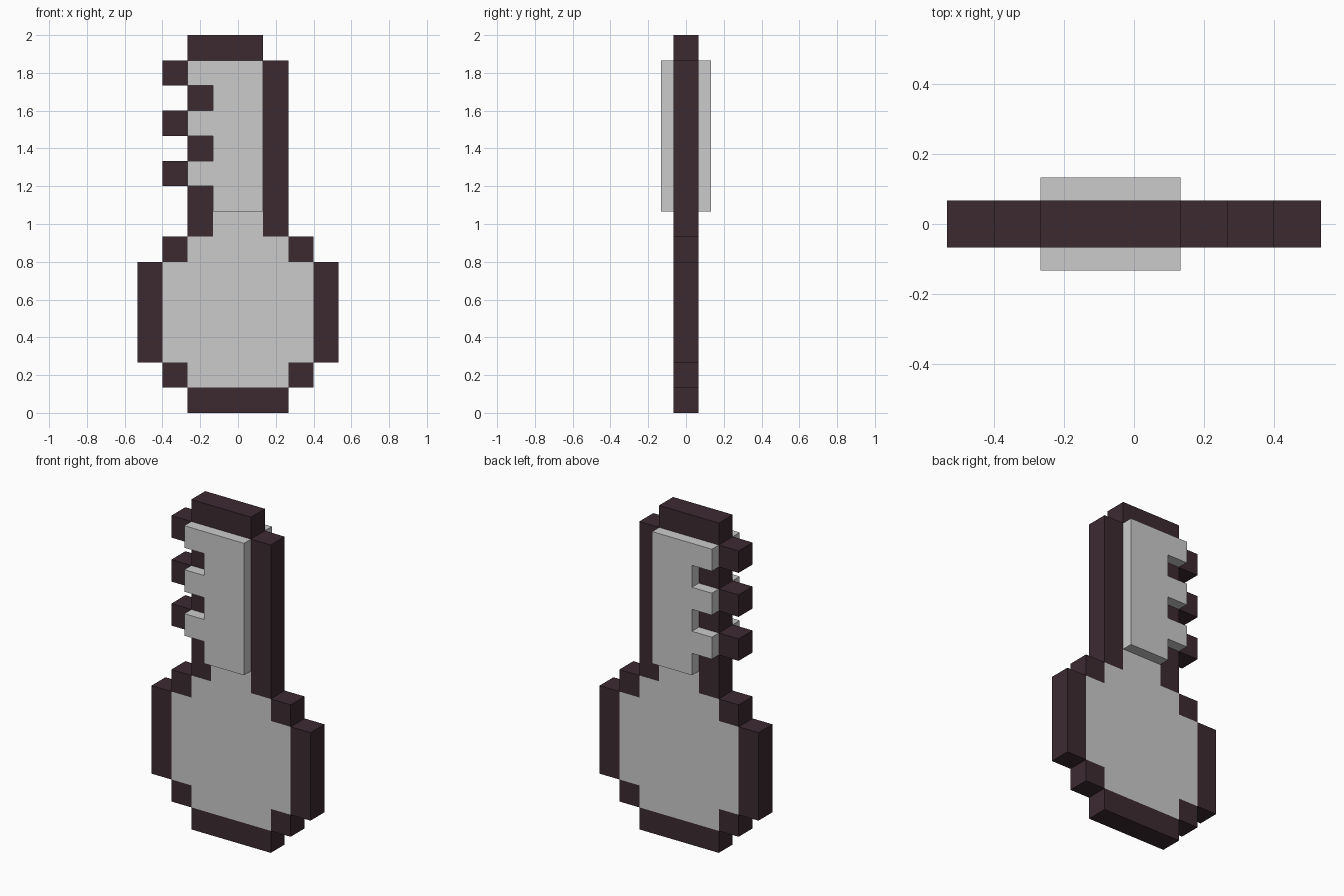
import bpy
import bmesh
from mathutils import Matrix, Vector

if "Cube" in bpy.data.objects:
    bpy.data.objects.remove(bpy.data.objects["Cube"])

U = 2 / 15  # one pixel of the design

dark = bpy.data.materials.new("dark_outline")
dark.diffuse_color = (0.045, 0.023, 0.031, 1)
dark.use_nodes = True
dark.node_tree.nodes["Principled BSDF"].inputs["Base Color"].default_value = dark.diffuse_color


def add_object(name, bm, mat=None):
    bmesh.ops.recalc_face_normals(bm, faces=bm.faces)
    mesh = bpy.data.meshes.new(name)
    bm.to_mesh(mesh)
    bm.free()
    if mat:
        mesh.materials.append(mat)
    obj = bpy.data.objects.new(name, mesh)
    bpy.context.collection.objects.link(obj)
    return obj


def blocks(name, rects, mat):
    """Boxes one pixel deep; each rect is x0, x1, z0, z1 in pixels."""
    bm = bmesh.new()
    for x0, x1, z0, z1 in rects:
        centre = Vector(((x0 + x1) / 2, 0, (z0 + z1) / 2)) * U
        size = Vector((x1 - x0, 1, z1 - z0)) * U
        bmesh.ops.create_cube(bm, size=1, matrix=Matrix.LocRotScale(centre, None, size))
    return add_object(name, bm, mat)


def plate(name, outline, depth):
    """Extrude an x-z outline (in pixels) evenly about y = 0."""
    bm = bmesh.new()
    face = bm.faces.new([bm.verts.new((x * U, -depth * U / 2, z * U)) for x, z in outline])
    new = bmesh.ops.extrude_face_region(bm, geom=[face])["geom"]
    bmesh.ops.translate(bm, vec=(0, depth * U, 0),
                        verts=[v for v in new if isinstance(v, bmesh.types.BMVert)])
    return add_object(name, bm)


# Bow: symmetric stepped handle with the neck above it
half = [(2, 1), (2, 2), (3, 2), (3, 6), (2, 6), (2, 7), (1, 7), (1, 8)]
plate("bow", half + [(-x, z) for x, z in reversed(half)], 1)

# Blade: thicker plate with three teeth on the left
blade = [(-1, 8), (1, 8), (1, 14), (-2, 14), (-2, 13), (-1, 13)]
for z in (12, 10):
    blade += [(-1, z), (-2, z), (-2, z - 1), (-1, z - 1)]
plate("blade", blade, 2)

# Dark outline around the bow, mirrored left and right
side = [(2, 3, 1, 2), (3, 4, 2, 6), (2, 3, 6, 7)]
blocks("bow_rim", [(-2, 2, 0, 1)] + side + [(-b, -a, c, d) for a, b, c, d in side], dark)

# Dark outline along the shaft
blocks("shaft_rim", [(-2, 1, 14, 15), (1, 2, 7, 14), (-2, -1, 7, 9)], dark)

# Dark tooth tips and the notches between them
tips = [(-3, -2, z, z + 1) for z in (9, 11, 13)]
notches = [(-2, -1, z, z + 1) for z in (10, 12)]
blocks("teeth_rim", tips + notches, dark)
